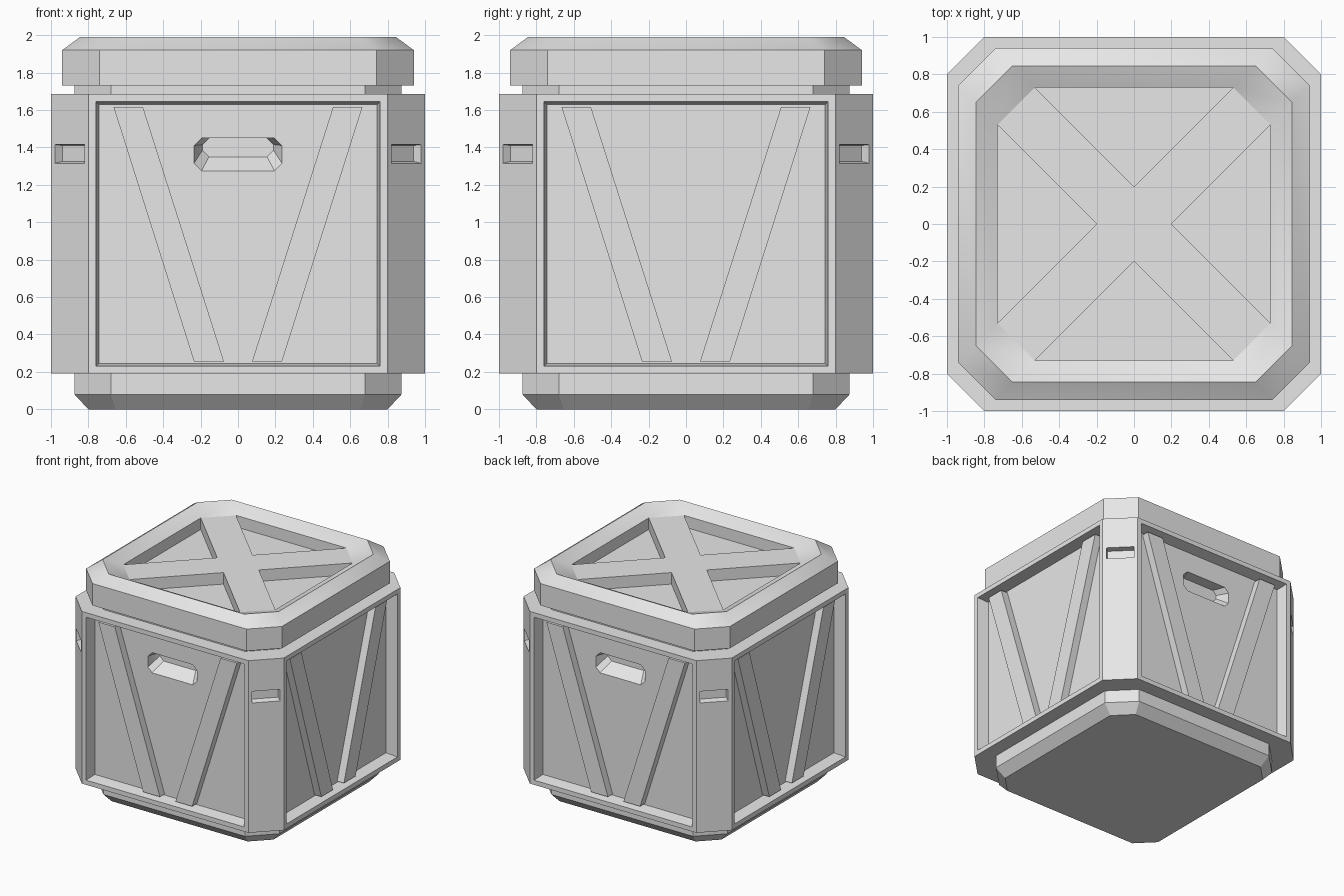
import bpy, bmesh
from math import radians, pi
from mathutils import Matrix, Vector

cube = bpy.data.objects.get("Cube")
if cube:
    bpy.data.objects.remove(cube, do_unlink=True)

grey = bpy.data.materials.new("plain grey")
grey.use_nodes = True
GREY = (0.8, 0.8, 0.8, 1)
grey.diffuse_color = GREY
grey.node_tree.nodes["Principled BSDF"].inputs["Base Color"].default_value = GREY


def finish(name, bm):
    bmesh.ops.recalc_face_normals(bm, faces=bm.faces[:])
    mesh = bpy.data.meshes.new(name)
    bm.to_mesh(mesh)
    bm.free()
    mesh.materials.append(grey)
    ob = bpy.data.objects.new(name, mesh)
    bpy.context.collection.objects.link(ob)
    return ob


def loft(rings):
    """Closed solid through a stack of equal-length point rings."""
    bm = bmesh.new()
    loops = [[bm.verts.new(p) for p in ring] for ring in rings]
    n = len(loops[0])
    for a, b in zip(loops, loops[1:]):
        for i in range(n):
            j = (i + 1) % n
            bm.faces.new((a[i], a[j], b[j], b[i]))
    bm.faces.new(loops[0][::-1])
    bm.faces.new(loops[-1])
    return bm


def octagon(half, straight, z):
    pts = []
    for k in range(4):
        turn = Matrix.Rotation(k * pi / 2, 3, 'Z')
        pts += [turn @ Vector((half, s * straight, z)) for s in (-1, 1)]
    return pts


def slot(x, z0, z1, cut, y):
    return [(-x + cut, y, z0), (x - cut, y, z0), (x, y, z0 + cut), (x, y, z1 - cut),
            (x - cut, y, z1), (-x + cut, y, z1), (-x, y, z1 - cut), (-x, y, z0 + cut)]


def rect(x, z0, z1, y):
    return [(-x, y, z0), (x, y, z0), (x, y, z1), (-x, y, z1)]


def turned(bm, angle):
    bmesh.ops.rotate(bm, verts=bm.verts[:], cent=(0, 0, 0),
                     matrix=Matrix.Rotation(angle, 3, 'Z'))
    return bm


def select_only(ob):
    bpy.ops.object.select_all(action='DESELECT')
    ob.select_set(True)
    bpy.context.view_layer.objects.active = ob


def cut(target, cutter):
    mod = target.modifiers.new("cut", 'BOOLEAN')
    mod.operation = 'DIFFERENCE'
    mod.solver = 'EXACT'
    mod.object = cutter
    cutter.hide_render = True
    select_only(target)
    bpy.ops.object.modifier_apply(modifier=mod.name)
    bpy.data.objects.remove(cutter, do_unlink=True)


# Crate body with stepped foot and neck
bm = loft([octagon(*r) for r in (
    (0.80, 0.655, 0), (0.875, 0.68, 0.08), (0.875, 0.68, 0.19),
    (1, 0.8, 0.19), (1, 0.8, 1.685), (0.875, 0.68, 1.685), (0.875, 0.68, 1.75))])
bmesh.ops.recalc_face_normals(bm, faces=bm.faces[:])
# Sunken panel on each main side
sides = [f for f in bm.faces
         if f.calc_area() > 2 and abs(f.normal.z) < 0.1]
bmesh.ops.inset_individual(bm, faces=sides, thickness=0.057)
bmesh.ops.inset_individual(bm, faces=sides, thickness=0.022, depth=-0.1)
body = finish("crate_body", bm)

# Hand grips in the front and back panels
for k in (0, 2):
    grip = loft([slot(0.235, 1.275, 1.45, 0.04, -0.94),
                 slot(0.235, 1.275, 1.45, 0.04, -0.9),
                 slot(0.19, 1.35, 1.45, 0.035, -0.8)])
    cut(body, finish("grip_cutter", turned(grip, k * pi / 2)))

# Small notches in the corner posts
POST = 1.8 / 2 ** 0.5
for k in range(4):
    notch = loft([rect(0.112, 1.315, 1.415, -POST - 0.05),
                  rect(0.112, 1.315, 1.415, -POST),
                  rect(0.105, 1.325, 1.41, -POST + 0.05)])
    cut(body, finish("notch_cutter", turned(notch, pi / 4 + k * pi / 2)))

# Lid with bevelled rim and recessed top
lid = finish("lid", loft([octagon(*r) for r in (
    (0.94, 0.74, 1.73), (0.94, 0.74, 1.92), (0.845, 0.65, 1.99),
    (0.73, 0.53, 1.93), (0.73, 0.53, 1.83))]))

# Slanted braces, a V on every side
for k, side in enumerate(("front", "left", "back", "right")):
    for s, hand in ((-1, "a"), (1, "b")):
        rings = [[(s * x, y, z) for x, z in (
            (0.075, 0.255), (0.235, 0.255), (0.665, 1.615), (0.508, 1.615))]
            for y in (-0.89, -0.965)]
        finish(f"{side}_brace_{hand}", turned(loft(rings), k * pi / 2))

# Crossed braces on the lid: one full length, one in two halves
for name, start, end, angle in (("long", -0.891, 0.891, pi / 4),
                                ("half_a", 0.141, 0.891, -pi / 4),
                                ("half_b", 0.141, 0.891, 3 * pi / 4)):
    rings = [[(start, -0.141, z), (end, -0.141, z), (end, 0.141, z), (start, 0.141, z)]
             for z in (1.82, 1.93)]
    finish(f"lid_brace_{name}", turned(loft(rings), angle))

for ob in (body, lid):
    select_only(ob)
    bpy.ops.object.shade_smooth_by_angle(angle=radians(30))
